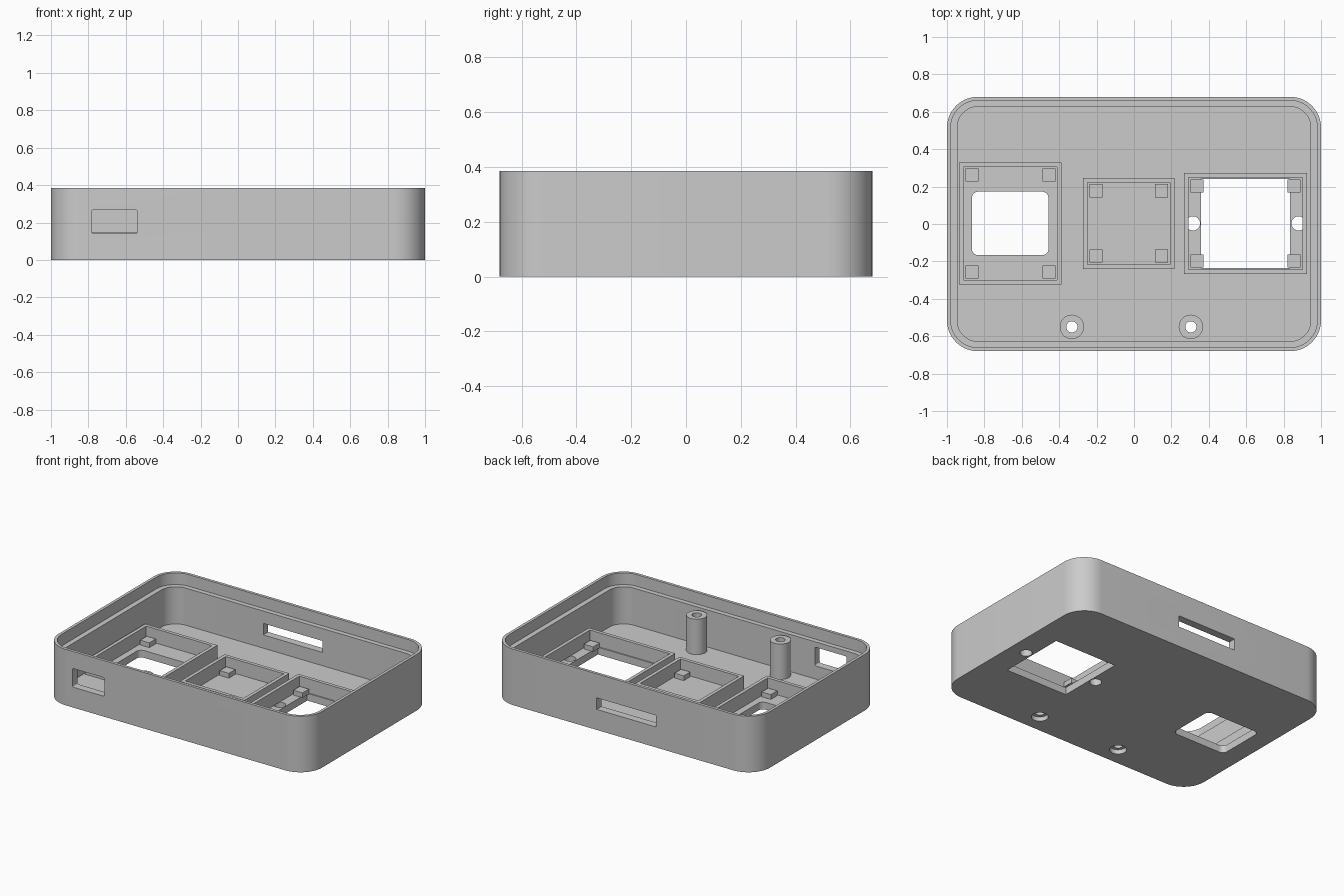
import bpy, bmesh, math
from mathutils import Matrix

if "Cube" in bpy.data.objects:
    bpy.data.objects.remove(bpy.data.objects["Cube"])

grey = bpy.data.materials.new("plastic_grey")
grey.diffuse_color = (0.6, 0.6, 0.6, 1)
grey.use_nodes = True
grey.node_tree.nodes["Principled BSDF"].inputs["Base Color"].default_value = grey.diffuse_color

H, FLOOR, LEDGE = 0.385, 0.05, 0.305   # case height, floor thickness, lid ledge
FRAME_TOP, PEG_TOP, POST_TOP = 0.147, 0.083, 0.293
CY = 0.003                             # y centre of the module frames


def rect(x0, x1, y0, y1, r=0.0, n=14):
    """Rounded rectangle outline, counter-clockwise."""
    if r == 0:
        return [(x0, y0), (x1, y0), (x1, y1), (x0, y1)]
    corners = [(x1 - r, y1 - r), (x0 + r, y1 - r), (x0 + r, y0 + r), (x1 - r, y0 + r)]
    return [(cx + r * math.cos(math.pi / 2 * (q + i / n)),
             cy + r * math.sin(math.pi / 2 * (q + i / n)))
            for q, (cx, cy) in enumerate(corners) for i in range(n + 1)]


def circle(cx, cy, r, n=40):
    return [(cx + r * math.cos(2 * math.pi * i / n),
             cy + r * math.sin(2 * math.pi * i / n)) for i in range(n)]


def loft(name, loops, ring=False, turn=False):
    """Skin stacked outlines; cap the ends, or join last to first for a ring."""
    bm = bmesh.new()
    rows = [[bm.verts.new((x, y, z)) for x, y in pts] for pts, z in loops]
    pairs = list(zip(rows, rows[1:])) + ([(rows[-1], rows[0])] if ring else [])
    for a, b in pairs:
        for i in range(len(a)):
            j = (i + 1) % len(a)
            bm.faces.new((a[i], a[j], b[j], b[i]))
    if not ring:
        bm.faces.new(rows[0][::-1])
        bm.faces.new(rows[-1])
    if turn:  # lay the shape so its outline lies in the x-z plane
        bmesh.ops.transform(bm, matrix=Matrix.Rotation(math.pi / 2, 4, 'X'), verts=bm.verts)
    bmesh.ops.recalc_face_normals(bm, faces=bm.faces)
    me = bpy.data.meshes.new(name)
    bm.to_mesh(me)
    bm.free()
    me.materials.append(grey)
    ob = bpy.data.objects.new(name, me)
    bpy.context.collection.objects.link(ob)
    return ob


def activate(ob):
    bpy.ops.object.select_all(action='DESELECT')
    ob.select_set(True)
    bpy.context.view_layer.objects.active = ob


def smooth(ob):
    activate(ob)
    bpy.ops.object.shade_smooth_by_angle(angle=math.radians(30))


def cut(ob, cutter):
    activate(ob)
    m = ob.modifiers.new("cut", 'BOOLEAN')
    m.operation, m.solver, m.object = 'DIFFERENCE', 'EXACT', cutter
    bpy.ops.object.modifier_apply(modifier=m.name)
    bpy.data.objects.remove(cutter)


# Open tray with a stepped rim
outer = rect(-1, 1, -0.68, 0.68, 0.165)
lip = rect(-0.98, 0.98, -0.66, 0.66, 0.145)
inner = rect(-0.945, 0.945, -0.627, 0.627, 0.11)
case = loft("case", [(outer, 0), (outer, H), (lip, H), (lip, LEDGE), (inner, LEDGE), (inner, FLOOR)])

# Openings in the floor
POSTS = [(-0.332, -0.55), (0.304, -0.55)]
floor_cuts = [
    (rect(-0.867, -0.457, -0.167, 0.173, 0.035), 0.1),   # rounded window
    (rect(0.358, 0.833, CY - 0.237, CY + 0.237), 0.1),   # square window
    (circle(0.315, CY, 0.038), 0.1),
    (circle(0.88, CY, 0.038), 0.1),
]
for x, y in POSTS:                                       # counterbored screw holes
    floor_cuts += [(circle(x, y, 0.053), 0.03), (circle(x, y, 0.03), 0.1)]
for pts, top in floor_cuts:
    cut(case, loft("cutter", [(pts, -0.1), (pts, top)]))

# Openings in the front and back walls
window = rect(-0.78, -0.54, 0.14, 0.268, 0.008, 4)
cut(case, loft("cutter", [(window, 0.5), (window, 0.8)], turn=True))
slot = rect(-0.247, 0.203, 0.141, 0.22)
cut(case, loft("cutter", [(slot, -0.8), (slot, -0.5)], turn=True))
smooth(case)

# Module frames with four support pegs each:
# name, centre x, outer half sizes, peg centre offsets
FRAMES = [("left", -0.661, 0.274, 0.326, 0.206, 0.259),
          ("middle", -0.028, 0.245, 0.243, 0.176, 0.175),
          ("right", 0.596, 0.328, 0.269, 0.259, 0.201)]
W, P = 0.024, 0.035    # frame wall, peg half width
for name, cx, hx, hy, px, py in FRAMES:
    big = rect(cx - hx, cx + hx, CY - hy, CY + hy)
    small = rect(cx - hx + W, cx + hx - W, CY - hy + W, CY + hy - W)
    loft(name + "_frame", [(big, FLOOR), (big, FRAME_TOP), (small, FRAME_TOP), (small, FLOOR)], ring=True)
    for sx in (-1, 1):
        for sy in (-1, 1):
            x, y = cx + sx * px, CY + sy * py
            peg = rect(x - P, x + P, y - P, y + P)
            loft(name + "_peg", [(peg, FLOOR), (peg, PEG_TOP)])

# Hollow screw posts
for x, y in POSTS:
    o, i = circle(x, y, 0.065), circle(x, y, 0.03)
    smooth(loft("screw_post", [(o, FLOOR), (o, POST_TOP), (i, POST_TOP), (i, FLOOR)], ring=True))
